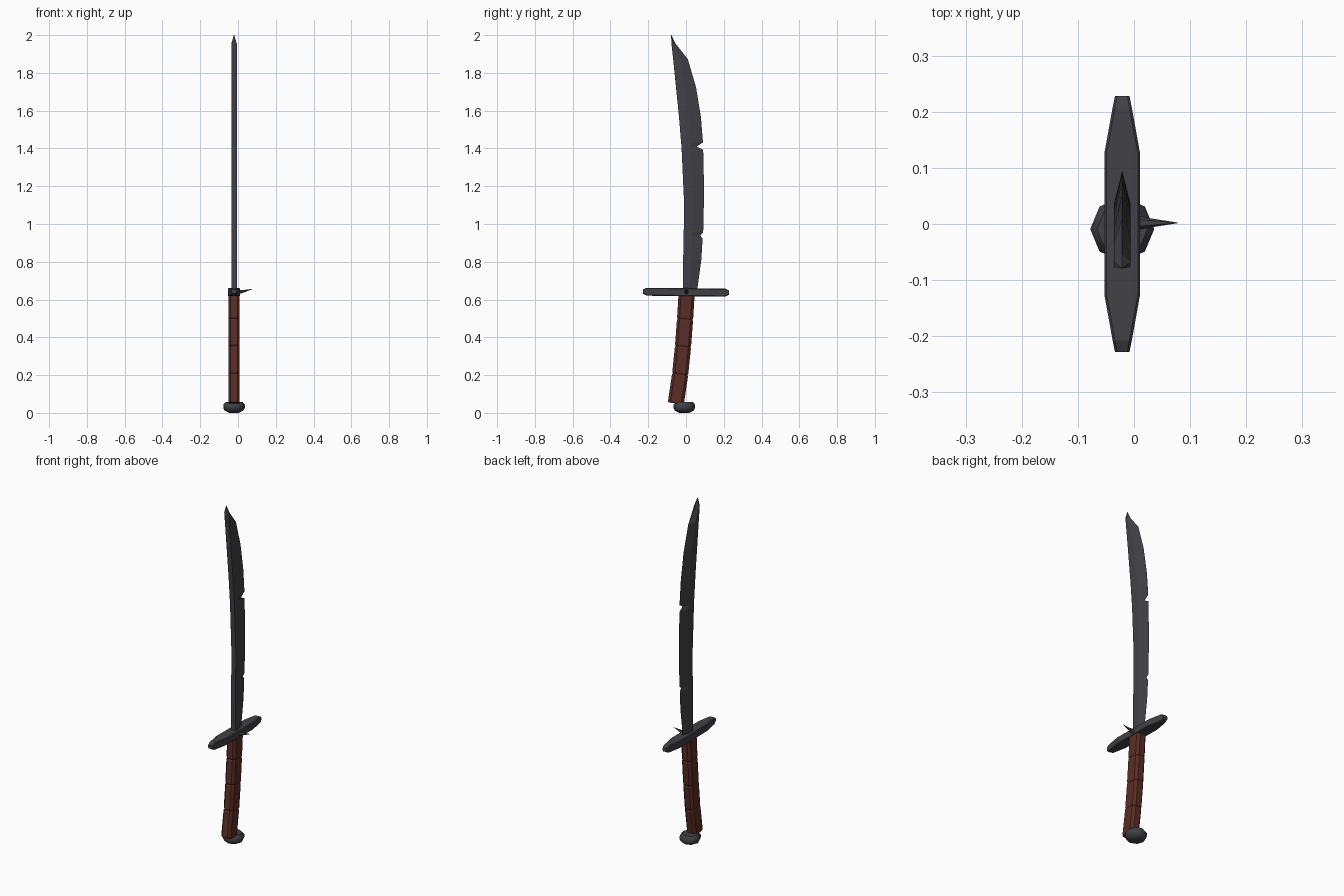
import bpy, bmesh, math
from mathutils import Vector

if "Cube" in bpy.data.objects:
    bpy.data.objects.remove(bpy.data.objects["Cube"])

CX = -0.021  # the sword's own centre plane


def material(name, rgb):
    m = bpy.data.materials.new(name)
    m.diffuse_color = (*rgb, 1)
    m.use_nodes = True
    m.node_tree.nodes["Principled BSDF"].inputs["Base Color"].default_value = m.diffuse_color
    return m


steel = material("dark steel", (0.054, 0.053, 0.062))
leather = material("brown leather", (0.105, 0.026, 0.018))


def loft(name, rings, mat):
    """Skin a list of equal-length vertex rings and cap both ends."""
    bm = bmesh.new()
    vs = [[bm.verts.new(p) for p in r] for r in rings]
    n = len(rings[0])
    for a, b in zip(vs, vs[1:]):
        for i in range(n):
            j = (i + 1) % n
            bm.faces.new((a[i], a[j], b[j], b[i]))
    bm.faces.new(vs[0][::-1])
    bm.faces.new(vs[-1])
    bmesh.ops.remove_doubles(bm, verts=bm.verts, dist=1e-5)
    bmesh.ops.recalc_face_normals(bm, faces=bm.faces)
    me = bpy.data.meshes.new(name)
    bm.to_mesh(me)
    bm.free()
    ob = bpy.data.objects.new(name, me)
    me.materials.append(mat)
    bpy.context.collection.objects.link(ob)
    return ob


# Blade: thick spine, flat cheek, then a bevel to the nicked edge
# rows: z, spine y, edge y, nick depth
rows = [(0.64, -0.016, 0.058, 0), (0.81, -0.015, 0.081, 0),
        (0.922, -0.013, 0.088, 0), (0.94, -0.013, 0.09, 0.015),
        (0.955, -0.012, 0.091, 0), (1.13, -0.011, 0.095, 0),
        (1.26, -0.017, 0.094, 0), (1.393, -0.023, 0.091, 0),
        (1.41, -0.024, 0.09, 0.034), (1.432, -0.026, 0.09, 0),
        (1.565, -0.037, 0.079, 0), (1.724, -0.053, 0.053, 0),
        (1.872, -0.068, 0.01, 0), (1.955, -0.077, -0.055, 0)]
blade_rings = []
for z, s, e, nick in rows:
    r = s + 0.45 * (e - s)
    blade_rings.append([(CX - 0.0145, s, z), (CX - 0.0145, r, z),
                        (CX, e - nick, z),
                        (CX + 0.0145, r, z), (CX + 0.0145, s, z)])
tip = [(CX + d, -0.079 + k, 2.0) for d, k in
       ((-0.001, 0), (-0.001, 0.001), (0, 0.002), (0.001, 0.001), (0.001, 0))]
loft("blade", blade_rings + [tip], steel)

# Crossguard: long bar tapering at both ends
half = [(0.228, 0.013, 0.011), (0.208, 0.017, 0.021), (0.125, 0.032, 0.021)]
stations = [(-y, w, h) for y, w, h in half] + half[::-1]
guard_rings = []
for y, w, h in stations:
    c, z0 = 0.004, 0.639 - 0.012 * y
    prof = [(w - c, h), (w, h - c), (w, c - h), (w - c, -h),
            (c - w, -h), (-w, c - h), (-w, h - c), (c - w, h)]
    guard_rings.append([(CX + a, y, z0 + b) for a, b in prof])
loft("crossguard", guard_rings, steel)

# Side spike on the guard
loft("guard_spike",
     [[(x, 0.002 + r * math.cos(t), z + r * math.sin(t))
       for t in (math.tau * i / 6 for i in range(6))]
      for x, r, z in ((0.0, 0.014, 0.639), (0.03, 0.008, 0.644),
                      (0.078, 0.0005, 0.656))], steel)

# Grip: curved eight-sided wrap with pinched grooves between sections
path = [Vector((0, y, z)) for y, z in
        ((0.003, 0.625), (-0.005, 0.497), (-0.016, 0.352),
         (-0.031, 0.205), (-0.054, 0.050))]


def grip_ring(p, tangent, s):
    side = Vector((0, -tangent.z, tangent.y)).normalized()
    prof = [(0.018, 0.044), (0.031, 0.030), (0.031, -0.030), (0.018, -0.044),
            (-0.018, -0.044), (-0.031, -0.030), (-0.031, 0.030), (-0.018, 0.044)]
    return [p + side * (b * s) + Vector((CX + a * s, 0, 0)) for a, b in prof]


grip_rings = []
for i, p in enumerate(path):
    t = (path[min(i + 1, 4)] - path[max(i - 1, 0)]).normalized()
    if i > 0:
        grip_rings.append(grip_ring(p - t * 0.008, t, 0.97))
    grip_rings.append(grip_ring(p, t, 0.88))
    if i < 4:
        grip_rings.append(grip_ring(p + t * 0.008, t, 0.97))
loft("grip", grip_rings, leather)

# Pommel: squat eight-sided knob
pommel = loft("pommel",
              [[(CX + r * math.cos(t), -0.009 + r * math.sin(t), z)
                for t in (math.tau * i / 8 for i in range(8))]
               for r, z in ((0.026, 0.0), (0.050, 0.012), (0.057, 0.026),
                            (0.057, 0.043), (0.045, 0.058))], steel)
bpy.context.view_layer.objects.active = pommel
pommel.select_set(True)
bpy.ops.object.shade_smooth_by_angle(angle=math.radians(46))
